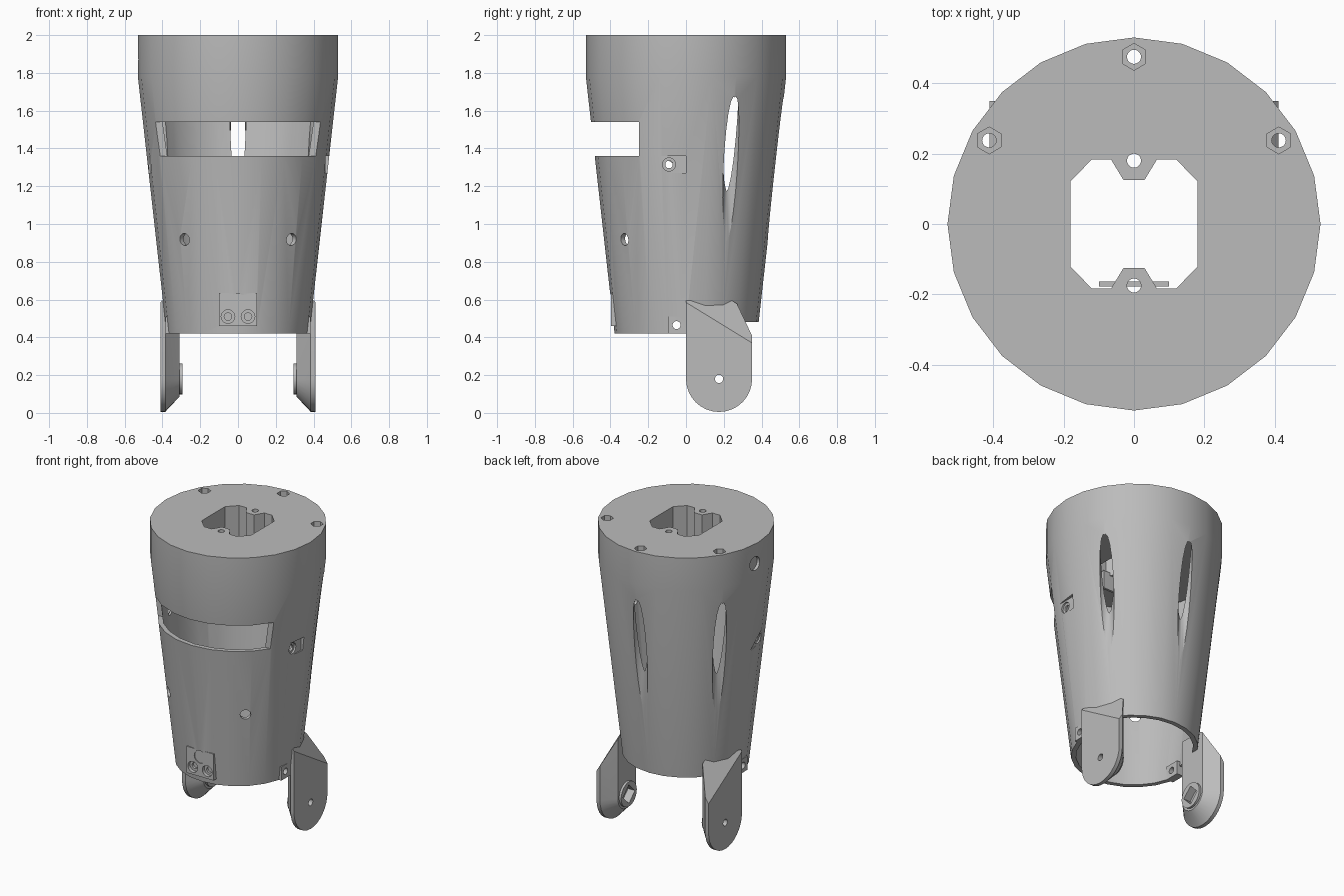
import bpy, bmesh, math
from mathutils import Vector, Matrix

cube = bpy.data.objects.get("Cube")
if cube:
    bpy.data.objects.remove(cube, do_unlink=True)

grey = bpy.data.materials.new("light_grey_plastic")
grey.use_nodes = True
colour = (0.5, 0.5, 0.5, 1)
grey.diffuse_color = colour
grey.node_tree.nodes["Principled BSDF"].inputs["Base Color"].default_value = colour


def finish(name, bm):
    bmesh.ops.recalc_face_normals(bm, faces=bm.faces)
    mesh = bpy.data.meshes.new(name)
    bm.to_mesh(mesh)
    bm.free()
    mesh.materials.append(grey)
    ob = bpy.data.objects.new(name, mesh)
    bpy.context.collection.objects.link(ob)
    return ob


def loft(name, sections):
    """Closed solid through matching loops of points."""
    bm = bmesh.new()
    loops = [[bm.verts.new(p) for p in s] for s in sections]
    n = len(loops[0])
    for a, b in zip(loops, loops[1:]):
        for i in range(n):
            j = (i + 1) % n
            bm.faces.new((a[i], a[j], b[j], b[i]))
    bm.faces.new(loops[0])
    bm.faces.new(loops[-1])
    return finish(name, bm)


def lathe(name, profile, sides=24):
    step = math.tau / sides
    return loft(name, [[(r * math.cos(i * step), r * math.sin(i * step), z)
                        for i in range(sides)] for r, z in profile])


def box(name, x, y, z):
    return loft(name, [[(x[0], y[0], h), (x[1], y[0], h), (x[1], y[1], h), (x[0], y[1], h)] for h in z])


def rod(name, start, end, r, sides=20):
    """Cylinder or prism between two points."""
    a, b = Vector(start), Vector(end)
    bm = bmesh.new()
    turn = (b - a).to_track_quat('Z', 'Y').to_matrix().to_4x4()
    bmesh.ops.create_cone(bm, cap_ends=True, segments=sides, radius1=r, radius2=r, depth=(b - a).length,
                          matrix=Matrix.Translation((a + b) / 2) @ turn)
    return finish(name, bm)


def combine(ob, tool, operation='DIFFERENCE'):
    mod = ob.modifiers.new("combine", 'BOOLEAN')
    mod.operation, mod.solver, mod.object = operation, 'EXACT', tool
    bpy.context.view_layer.objects.active = ob
    bpy.ops.object.modifier_apply(modifier=mod.name)
    bpy.data.objects.remove(tool, do_unlink=True)


def smooth(ob):
    bpy.ops.object.select_all(action='DESELECT')
    ob.select_set(True)
    bpy.context.view_layer.objects.active = ob
    bpy.ops.object.shade_smooth_by_angle(angle=math.radians(25))


def polar(r, degrees, z):
    a = math.radians(degrees)
    return (r * math.cos(a), r * math.sin(a), z)


# Tapered hollow shell with a thick top
shell = lathe("tapered_shell", [(.378, .42), (.53, 1.78), (.53, 2)])
combine(shell, lathe("cavity", [(.342, .36), (.493, 1.72)]))

# Front viewing window and raised back rim
combine(shell, box("window", (-.6, .6), (-.7, -.25), (1.36, 1.54)))
combine(shell, box("back_rim_cut", (-.6, .6), (.002, .6), (.3, .48)))

# Bolt holes with nut pockets, opening into long side grooves
for angle in (30, 90, 150):
    combine(shell, rod("groove", polar(.475, angle, .85), polar(.475, angle, 1.7), .043))
    combine(shell, rod("bolt_hole", polar(.475, angle, 1.6), polar(.475, angle, 2.1), .02))
    combine(shell, rod("nut_pocket", polar(.475, angle, 1.94), polar(.475, angle, 2.1), .038, 6))

# Chamfered opening in the top with two trapezoid tabs
quarter = [(.03, .125), (.065, .183), (.12, .183), (.18, .122)]
right_side = quarter + [(x, -y) for x, y in reversed(quarter)]
outline = right_side + [(-x, y) for x, y in reversed(right_side)]
combine(shell, loft("top_opening", [[(x, y, z) for x, y in outline] for z in (1.6, 2.1)]))
for y in (-.175, .18):
    combine(shell, rod("tab_hole", (0, y, 1.6), (0, y, 2.1), .02))

# Shallow round recess on one side of the collar
combine(shell, rod("round_recess", (-.6, .03, 1.87), (-.51, .03, 1.87), .045))

for s in (-1, 1):
    # Flat pocket with a countersunk hole
    combine(shell, box("side_pocket", sorted((s * .462, s * .6)), (-.14, 0), (1.27, 1.36)))
    combine(shell, rod("side_hole", (s * .3, -.09, 1.315), (s * .6, -.09, 1.315), .02))
    combine(shell, rod("countersink", (s * .45, -.09, 1.315), (s * .6, -.09, 1.315), .035))
    # Angled hole in the front
    angle = -90 + s * 41
    combine(shell, rod("front_hole", polar(.3, angle, .918), polar(.6, angle, .918), .032))
    # Square pad low on the side
    pad = box("side_pad", sorted((s * .335, s * .384)), (-.095, .002), (.42, .51))
    combine(shell, pad, 'UNION')
    combine(shell, rod("pad_hole", (s * .25, -.05, .465), (s * .6, -.05, .465), .021))

# Front mounting plate with two bolt sockets and a cable arch
combine(shell, box("mount_plate", (-.1, .1), (-.398, -.325), (.46, .635)), 'UNION')
combine(shell, rod("cable_arch", (0, -.5, .59), (0, -.392, .59), .042))
for x in (-.053, .053):
    combine(shell, rod("socket", (x, -.5, .51), (x, -.375, .51), .036))
    combine(shell, rod("socket_hole", (x, -.5, .51), (x, -.36, .51), .02))
    smooth(rod("inner_nut", (x, -.335, .51), (x, -.305, .51), .035, 6))
smooth(shell)

# Small ledge below the top opening
box("inner_ledge", (-.1, .1), (-.178, -.163), (1.62, 1.74))


def arm_section(x, inset):
    r = .175 - inset
    arc = [(x, .175 + r * math.cos(a), .18 + r * math.sin(a))
           for a in (math.pi + math.pi * i / 16 for i in range(17))]
    return arc + [(x, .175 + r, .595), (x, .175 - r, .595)]


def slope_cut(ob, points):
    """Slice away everything above a plane and cap the cut."""
    a, b, c = (Vector(p) for p in points)
    normal = (b - a).cross(c - a).normalized()
    if normal.z < 0:
        normal.negate()
    bm = bmesh.new()
    bm.from_mesh(ob.data)
    bmesh.ops.bisect_plane(bm, geom=bm.verts[:] + bm.edges[:] + bm.faces[:],
                           plane_co=a, plane_no=normal, clear_outer=True)
    bmesh.ops.holes_fill(bm, edges=[e for e in bm.edges if e.is_boundary])
    bmesh.ops.recalc_face_normals(bm, faces=bm.faces)
    bm.to_mesh(ob.data)
    bm.free()


# Pivot arms: chamfered inside, sloped into the shell at the top
for s, side in ((-1, "right"), (1, "left")):
    arm = loft(side + "_pivot_arm", [arm_section(s * .31, .08), arm_section(s * .375, .012),
                                     arm_section(s * .385, 0), arm_section(s * .41, 0)])
    slope_cut(arm, [(s * .41, 0, .585), (s * .41, .35, .37), (s * .3, .26, .6)])
    combine(arm, rod("boss", (s * .295, .175, .18), (s * .36, .175, .18), .082, 24), 'UNION')
    combine(arm, rod("square_recess", (s * .2, .175, .18), (s * .345, .175, .18), .062, 4))
    combine(arm, rod("pivot_hole", (s * .2, .175, .18), (s * .6, .175, .18), .022))
    smooth(arm)
